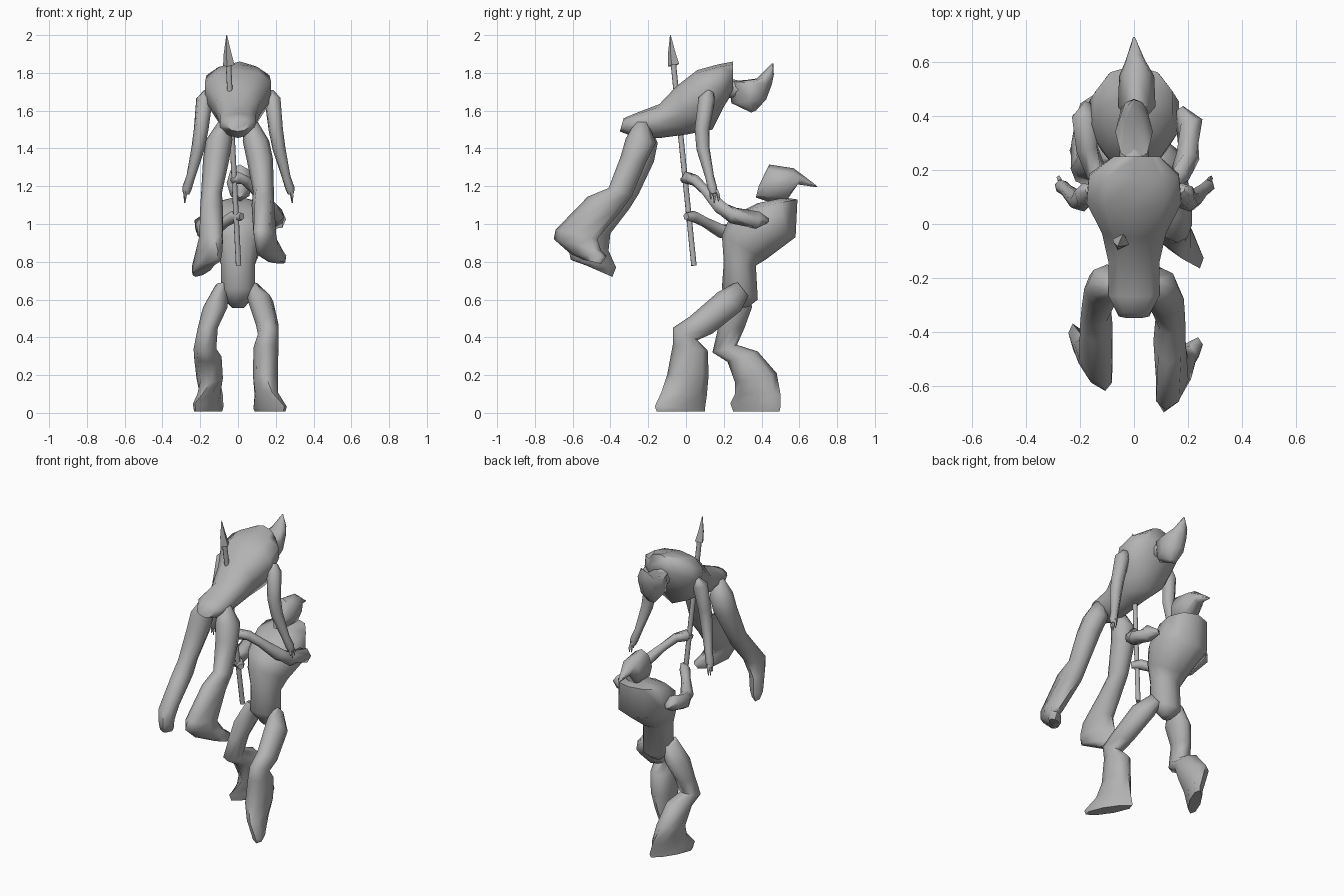
import bpy, bmesh, math
from mathutils import Vector

grey = bpy.data.materials.new("stone_grey")
grey.diffuse_color = (0.45, 0.45, 0.45, 1)


def skin(name, rings):
    """Bridge rings of points into one closed smooth part."""
    bm = bmesh.new()
    loops = [[bm.verts.new(p) for p in ring] for ring in rings]
    n = len(loops[0])
    for a, b in zip(loops, loops[1:]):
        for i in range(n):
            j = (i + 1) % n
            bm.faces.new((a[i], a[j], b[j], b[i]))
    bm.faces.new(loops[0][::-1])
    bm.faces.new(loops[-1])
    bmesh.ops.recalc_face_normals(bm, faces=bm.faces)
    mesh = bpy.data.meshes.new(name)
    bm.to_mesh(mesh)
    bm.free()
    mesh.materials.append(grey)
    ob = bpy.data.objects.new(name, mesh)
    bpy.context.collection.objects.link(ob)
    bpy.ops.object.select_all(action='DESELECT')
    ob.select_set(True)
    bpy.context.view_layer.objects.active = ob
    bpy.ops.object.shade_smooth_by_angle(angle=math.radians(66))
    return ob


def loft(name, sections, n=8):
    """Section: y,z of one edge, y,z of the other, centre x, half width,
    x skew, and how far the widest point leans to the second edge."""
    rings = []
    for ya, za, yb, zb, xc, hw, *extra in sections:
        dx, lean = (extra + [0, 0])[:2]
        ring = []
        for i in range(n):
            t = 2 * math.pi * i / n
            c, s = math.cos(t), math.sin(t)
            k = c + lean * s * s
            ring.append((xc + dx * c + hw * s,
                         (ya + yb) / 2 + k * (yb - ya) / 2,
                         (za + zb) / 2 + k * (zb - za) / 2))
        rings.append(ring)
    return skin(name, rings)


def tube(name, points, n=6):
    """Point: x, y, z, radius; rings stand square to the path."""
    pos = [Vector(p[:3]) for p in points]
    rings = []
    for k, p in enumerate(points):
        d = (pos[min(k + 1, len(pos) - 1)] - pos[max(k - 1, 0)]).normalized()
        u = d.cross(Vector((0.3, 1, 0.2))).normalized()
        v = d.cross(u)
        rings.append([pos[k] + p[3] * (math.cos(2 * math.pi * i / n) * u
                                       + math.sin(2 * math.pi * i / n) * v)
                      for i in range(n)])
    return skin(name, rings)


# Standing fighter: torso, head with swept cap
loft("standing_torso", [
    (.27, .555, .33, .56, 0, .035), (.19, .66, .38, .60, 0, .095),
    (.20, .80, .37, .78, 0, .095), (.19, .94, .42, .81, 0, .125),
    (.22, 1.01, .58, .93, 0, .175), (.31, 1.075, .59, 1.13, 0, .15),
    (.38, 1.11, .52, 1.14, 0, .06)], 10)
loft("standing_head", [
    (.385, 1.20, .37, 1.14, .01, .02), (.44, 1.315, .43, 1.12, .01, .07),
    (.57, 1.295, .53, 1.12, .01, .065), (.63, 1.25, .59, 1.21, .005, .035),
    (.695, 1.20, .69, 1.195, 0, .004)])

# Standing legs, right one stepping forward, toes turned out
loft("standing_right_leg", [
    (.27, .695, .33, .62, .08, .035), (.17, .64, .29, .54, .12, .067),
    (.02, .51, .14, .42, .155, .06), (-.07, .45, .06, .385, .16, .055),
    (-.07, .36, .115, .33, .148, .066), (-.10, .20, .12, .20, .145, .066),
    (-.13, .11, .11, .09, .15, .058, -.03),
    (-.165, .035, .10, .02, .17, .05, -.075),
    (-.155, .008, .10, .008, .17, .045, -.07)])
loft("standing_left_leg", [
    (.23, .69, .33, .66, -.085, .035), (.17, .56, .35, .56, -.12, .065),
    (.17, .45, .31, .45, -.16, .053), (.14, .32, .27, .36, -.175, .06),
    (.22, .27, .38, .325, -.16, .073), (.26, .16, .48, .21, -.15, .07),
    (.26, .10, .50, .10, -.148, .055, .04), (.235, .05, .50, .03, -.158, .045, .07),
    (.25, .008, .495, .008, -.158, .04, .065)])

# Standing arms reaching for the shaft, with fists
tube("standing_right_arm", [
    (.17, .43, 1.02, .015), (.205, .38, 1.02, .05), (.20, .25, 1.045, .045),
    (.17, .18, 1.09, .04), (.09, .10, 1.18, .028), (.04, .05, 1.23, .03),
    (-.01, .005, 1.245, .035), (-.03, -.02, 1.23, .015)])
tube("standing_left_arm", [
    (-.17, .45, .99, .015), (-.185, .40, 1.0, .05), (-.175, .28, .96, .045),
    (-.14, .19, .96, .04), (-.07, .10, 1.01, .028), (-.02, .04, 1.04, .032),
    (.02, .0, 1.04, .02)])

# Lifted fighter: torso, head hanging forward with upturned cap
loft("lifted_torso", [
    (-.35, 1.49, -.33, 1.56, 0, .06), (-.26, 1.455, -.27, 1.585, 0, .1, 0, .2),
    (-.14, 1.455, -.14, 1.635, 0, .1, 0, .1), (.01, 1.475, -.05, 1.73, 0, .125, 0, .2),
    (.14, 1.50, .06, 1.815, 0, .185, 0, .3), (.20, 1.62, .17, 1.845, 0, .175, 0, .2),
    (.25, 1.70, .25, 1.86, .01, .09)], 10)
loft("lifted_neck", [(.19, 1.67, .20, 1.78, 0, .06), (.30, 1.66, .31, 1.75, 0, .05)])
loft("lifted_head", [
    (.345, 1.59, .37, 1.60, 0, .025), (.24, 1.64, .425, 1.66, 0, .065),
    (.23, 1.755, .455, 1.74, 0, .07), (.37, 1.765, .465, 1.79, 0, .045),
    (.455, 1.85, .462, 1.85, 0, .004)])

# Lifted legs dangling, toes turned out
loft("lifted_right_leg", [
    (-.27, 1.54, -.20, 1.54, .07, .035), (-.32, 1.45, -.16, 1.43, .095, .07),
    (-.345, 1.36, -.21, 1.33, .115, .07), (-.41, 1.19, -.285, 1.15, .135, .055),
    (-.52, 1.145, -.35, 1.06, .132, .06), (-.69, .97, -.47, .92, .142, .06, .025),
    (-.70, .92, -.45, .86, .16, .052, .05), (-.61, .84, -.42, .83, .178, .05, .06),
    (-.54, .81, -.45, .79, .20, .04, .03)])
loft("lifted_left_leg", [
    (-.26, 1.54, -.20, 1.54, -.07, .035), (-.29, 1.46, -.15, 1.43, -.10, .07),
    (-.31, 1.36, -.17, 1.33, -.115, .07), (-.38, 1.17, -.25, 1.16, -.14, .055),
    (-.44, 1.10, -.30, 1.08, -.14, .06), (-.60, .93, -.40, .95, -.142, .062, -.02),
    (-.62, .86, -.41, .86, -.152, .055, -.045), (-.61, .81, -.37, .77, -.168, .048, -.06),
    (-.55, .79, -.39, .72, -.185, .04, -.04)])

# Lifted arms hanging down, each with three fingers
for side, s in (("right", 1), ("left", -1)):
    o = .005 if s > 0 else 0
    tube(f"lifted_{side}_arm", [
        (s * .165 + o, .13, 1.70, .02), (s * .178 + o, .11, 1.66, .045),
        (s * .195 + o, .085, 1.50, .04), (s * .212 + o, .09, 1.40, .036),
        (s * .25 + o, .125, 1.25, .024), (s * .27 + o, .14, 1.19, .026),
        (s * .275 + o, .145, 1.16, .018)])
    for f, (dy, drop) in enumerate(((-.018, .03), (0, .05), (.022, .04))):
        tube(f"lifted_{side}_finger_{f + 1}", [
            (s * .273 + o, .145 + dy * .6, 1.18, .011),
            (s * .28 + o, .15 + dy, 1.15, .009),
            (s * .282 + o, .15 + dy, 1.16 - drop, .003)], 4)

# Spear: shaft and barbed point
tube("spear_shaft", [(.003, .042, .78, .015), (-.052, -.07, 1.88, .015)], 8)
tube("spear_point", [(-.05, -.068, 1.865, .012), (-.0485, -.066, 1.84, .032),
                     (-.055, -.075, 1.90, .022), (-.06, -.083, 2.0, .002)], 4)
